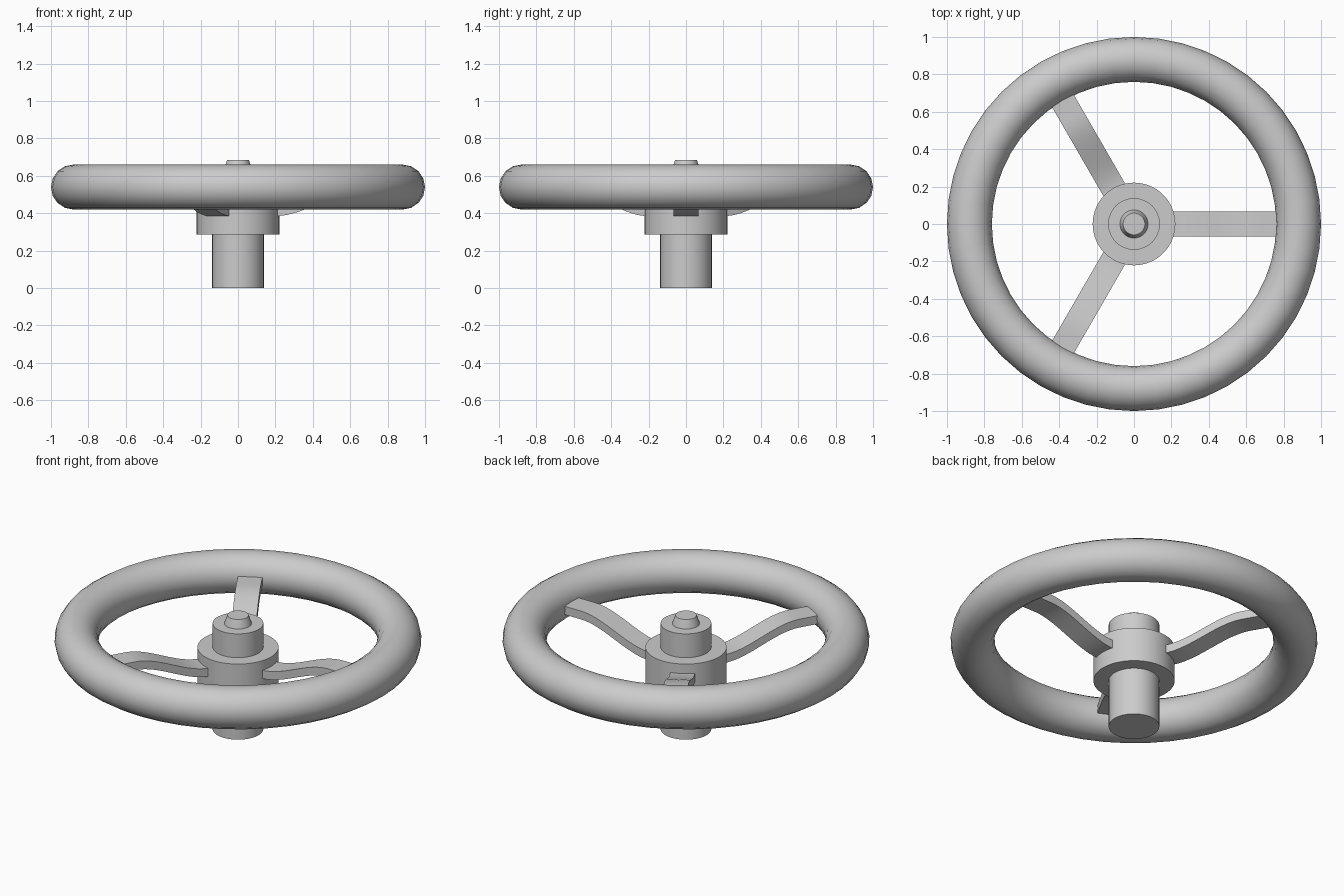
import bpy, bmesh
from math import sin, cos, pi, radians

cube = bpy.data.objects.get("Cube")
if cube:
    bpy.data.objects.remove(cube)

grey = bpy.data.materials.new("light grey")
grey.use_nodes = True
colour = (0.6, 0.6, 0.6, 1)
grey.diffuse_color = colour
grey.node_tree.nodes["Principled BSDF"].inputs["Base Color"].default_value = colour


def finish(name, bm, angle=35):
    """Turn a bmesh into a named, smooth-shaded grey object."""
    bmesh.ops.recalc_face_normals(bm, faces=bm.faces)
    mesh = bpy.data.meshes.new(name)
    bm.to_mesh(mesh)
    bm.free()
    mesh.materials.append(grey)
    obj = bpy.data.objects.new(name, mesh)
    bpy.context.collection.objects.link(obj)
    bpy.ops.object.select_all(action='DESELECT')
    obj.select_set(True)
    bpy.context.view_layer.objects.active = obj
    bpy.ops.object.shade_smooth_by_angle(angle=radians(angle))
    return obj


def lathe(name, profile, steps, closed=False):
    """Spin an (r, z) profile around the z axis."""
    bm = bmesh.new()
    verts = [bm.verts.new((r, 0, z)) for r, z in profile]
    pairs = list(zip(verts, verts[1:]))
    if closed:
        pairs.append((verts[-1], verts[0]))
    edges = [bm.edges.new(p) for p in pairs]
    bmesh.ops.spin(bm, geom=verts + edges, cent=(0, 0, 0), axis=(0, 0, 1),
                   angle=2 * pi, steps=steps)
    bmesh.ops.remove_doubles(bm, verts=bm.verts, dist=0.0005)
    return finish(name, bm)


# Ring-shaped rim
SIDES = 16
rim_section = [(0.88 + 0.12 * cos(2 * pi * i / SIDES),
                0.54 + 0.12 * sin(2 * pi * i / SIDES)) for i in range(SIDES)]
lathe("rim", rim_section, 48, closed=True)

# Stepped shaft, hub collar and tapered end cap
lathe("shaft", [(0, 0), (0.138, 0), (0.138, 0.636), (0, 0.636)], 64)
lathe("hub", [(0, 0.287), (0.221, 0.287), (0.221, 0.493), (0, 0.493)], 64)
lathe("end_cap", [(0, 0.62), (0.079, 0.62), (0.075, 0.636),
                  (0.058, 0.685), (0, 0.685)], 48)


# Flat bars rising in an S curve from hub to rim
def spoke(name, angle):
    bm = bmesh.new()
    steps, half_width, thick = 28, 0.067, 0.05
    rings = []
    for i in range(steps + 1):
        r = 0.12 + 0.7 * i / steps
        t = min(max((r - 0.2) / 0.45, 0), 1)
        z = 0.385 + 0.125 * t * t * (3 - 2 * t)
        corners = [(-half_width, z), (half_width, z),
                   (half_width, z + thick), (-half_width, z + thick)]
        rings.append([bm.verts.new((r, y, h)) for y, h in corners])
    for a, b in zip(rings, rings[1:]):
        for k in range(4):
            n = (k + 1) % 4
            bm.faces.new((a[k], a[n], b[n], b[k]))
    bm.faces.new(rings[0])
    bm.faces.new(rings[-1])
    finish(name, bm).rotation_euler.z = angle


for i in range(3):
    spoke(f"spoke_{i + 1}", i * 2 * pi / 3)
